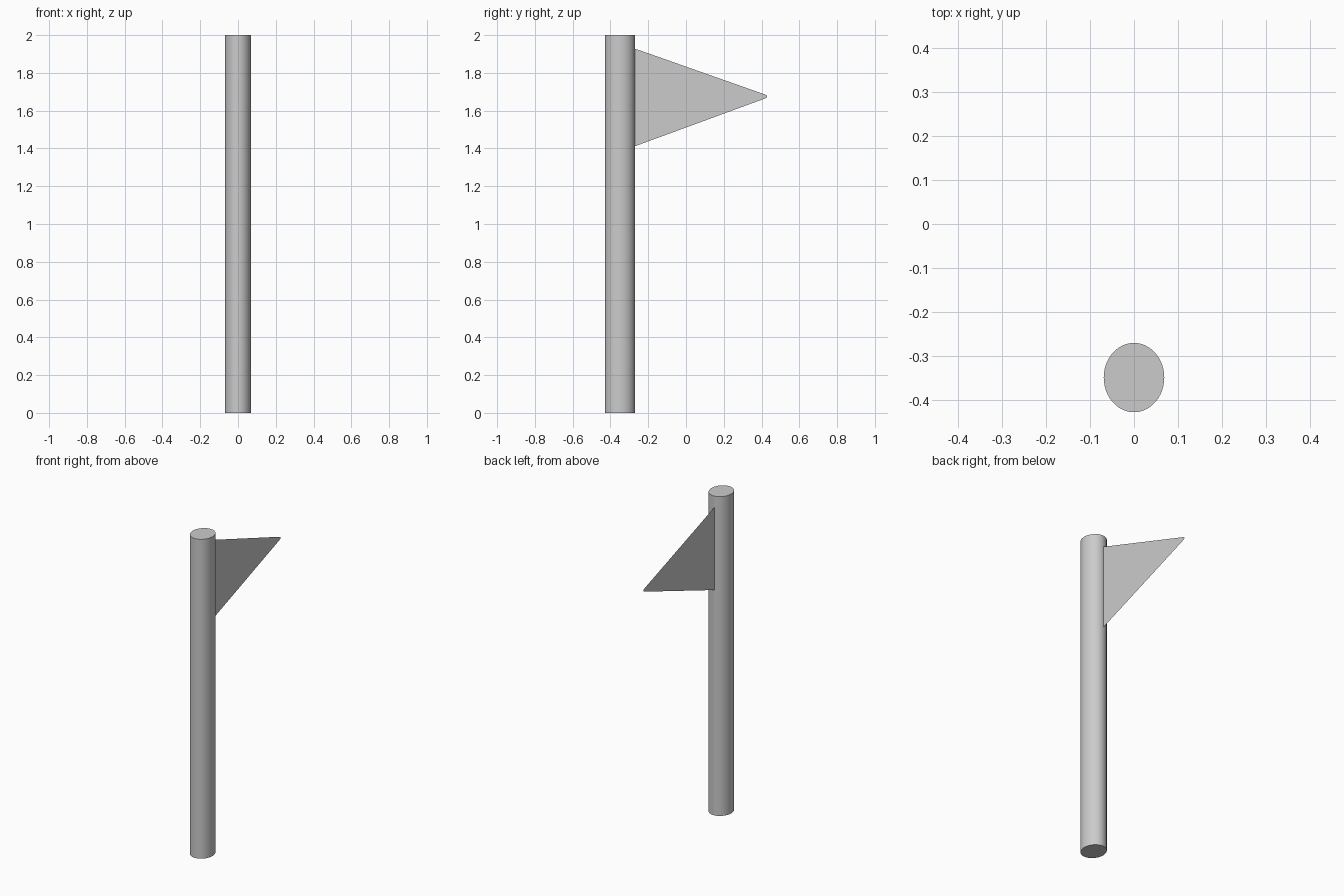
import bpy, bmesh
from math import radians

if "Cube" in bpy.data.objects:
    bpy.data.objects.remove(bpy.data.objects["Cube"])

# Pole: slightly oval upright cylinder
bpy.ops.mesh.primitive_cylinder_add(vertices=48, radius=1, depth=2, location=(0, -0.35, 1))
pole = bpy.context.object
pole.name = "pole"
pole.scale = (0.069, 0.079, 1)
bpy.ops.object.transform_apply(location=False, rotation=False, scale=True)
bpy.ops.object.shade_smooth_by_angle(angle=radians(40))

# Pennant: thin triangular sheet with a small blunt tip
outline = [(-0.275, 1.41), (0.42, 1.665), (0.428, 1.67), (0.43, 1.675),
           (0.428, 1.68), (0.42, 1.685), (-0.275, 1.93)]
bm = bmesh.new()
bm.faces.new([bm.verts.new((-0.006, y, z)) for y, z in outline])
mesh = bpy.data.meshes.new("pennant")
bm.to_mesh(mesh)
bm.free()
pennant = bpy.data.objects.new("pennant", mesh)
bpy.context.collection.objects.link(pennant)
